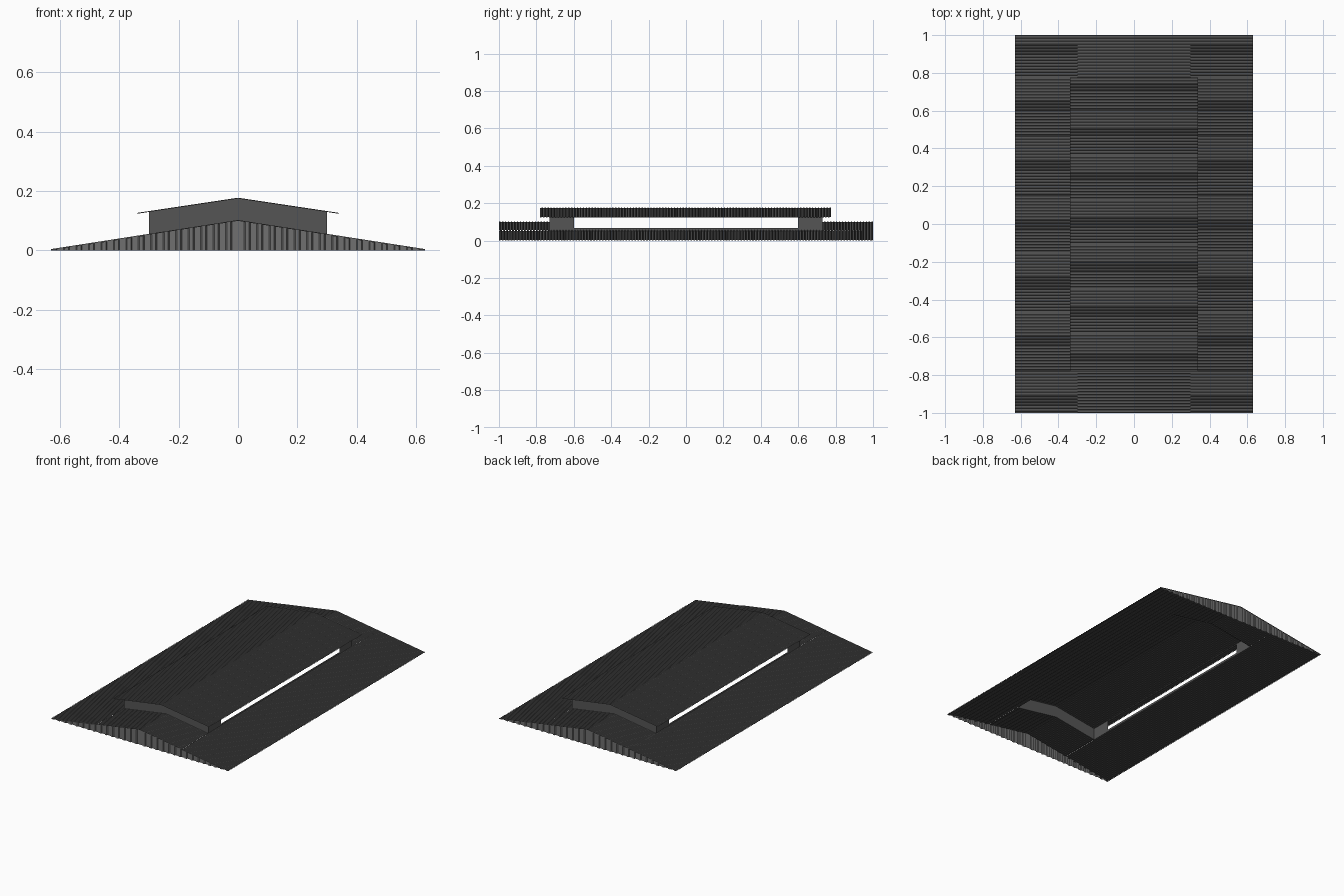
import bpy
import math

if "Cube" in bpy.data.objects:
    bpy.data.objects.remove(bpy.data.objects["Cube"])


def material(name, v):
    m = bpy.data.materials.new(name)
    m.diffuse_color = (v, v, v, 1)
    m.use_nodes = True
    m.node_tree.nodes["Principled BSDF"].inputs["Base Color"].default_value = m.diffuse_color
    return m


DARK = material("dark_metal", 0.09)
LIGHT = material("grey_metal", 0.16)


def make(name, verts, faces, mat):
    me = bpy.data.meshes.new(name)
    me.from_pydata(verts, [], faces)
    me.materials.append(mat)
    me.update()
    ob = bpy.data.objects.new(name, me)
    bpy.context.collection.objects.link(ob)
    return ob


def mirror(ob, x=True, y=False):
    mod = ob.modifiers.new("mirror", 'MIRROR')
    mod.use_axis = (x, y, False)
    return ob


def ribs(a, b, pitch, height):
    """Trapezoid rib profile from a to b as (position, offset) pairs."""
    n = max(1, round((b - a) / pitch))
    p = (b - a) / n
    pts = []
    for i in range(n):
        s = a + i * p
        pts += [(s, 0), (s + .5 * p, 0), (s + .6 * p, height), (s + .9 * p, height)]
    pts.append((b, 0))
    return pts


def roof_sheet(name, x0, z0, x1, z1, y0, y1):
    """Ribbed sheet sloping from (x0, z0) to (x1, z1)."""
    verts, faces = [], []
    for y, h in ribs(y0, y1, 0.0157, 0.003):
        verts += [(x0, y, z0 + h), (x1, y, z1 + h)]
    for i in range(0, len(verts) - 2, 2):
        faces.append((i, i + 1, i + 3, i + 2))
    return make(name, verts, faces, DARK)


W, H = 0.63, 0.098          # main roof half width and ridge height
MX, MY = 0.30, 0.73         # raised vent half width and half length


def main_z(x):
    return H * (1 - abs(x) / W) + 0.001


def top_z(x):
    return 0.174 - abs(x) * 0.051 / 0.34


# main roof, open beneath the raised vent
mirror(roof_sheet("main_roof_side", W, main_z(W), MX, main_z(MX), -1, 1))
mirror(roof_sheet("main_roof_end", MX, main_z(MX), 0, main_z(0), MY, 1), True, True)

# ribbed gable end walls
verts, faces = [], []
for x, h in ribs(0, W, 0.042, 0.006):
    verts += [(x, -0.992 - h, 0), (x, -0.992 - h, main_z(x))]
for i in range(0, len(verts) - 2, 2):
    faces.append((i, i + 2, i + 3, i + 1))
mirror(make("gable_wall", verts, faces, LIGHT), True, True)

# raised vent roof
mirror(roof_sheet("vent_roof", 0.34, top_z(0.34), 0, top_z(0), -0.78, 0.775))

# raised vent gable ends
verts = [(0, -MY, main_z(0)), (MX, -MY, main_z(MX)),
         (MX, -MY, top_z(MX)), (0, -MY, top_z(0))]
mirror(make("vent_gable", verts, [(0, 1, 2, 3)], DARK), True, True)

# raised vent side walls framing the long opening
verts = []
zs = [main_z(MX), 0.066, 0.124, top_z(MX)]
ys = [-MY, -0.6, 0.6, MY]
for y in ys:
    verts += [(MX, y, z) for z in zs]
faces = []
for i in range(3):
    for j in range(3):
        if (i, j) != (1, 1):
            a = i * 4 + j
            faces.append((a, a + 4, a + 5, a + 1))
mirror(make("vent_side_wall", verts, faces, DARK))
